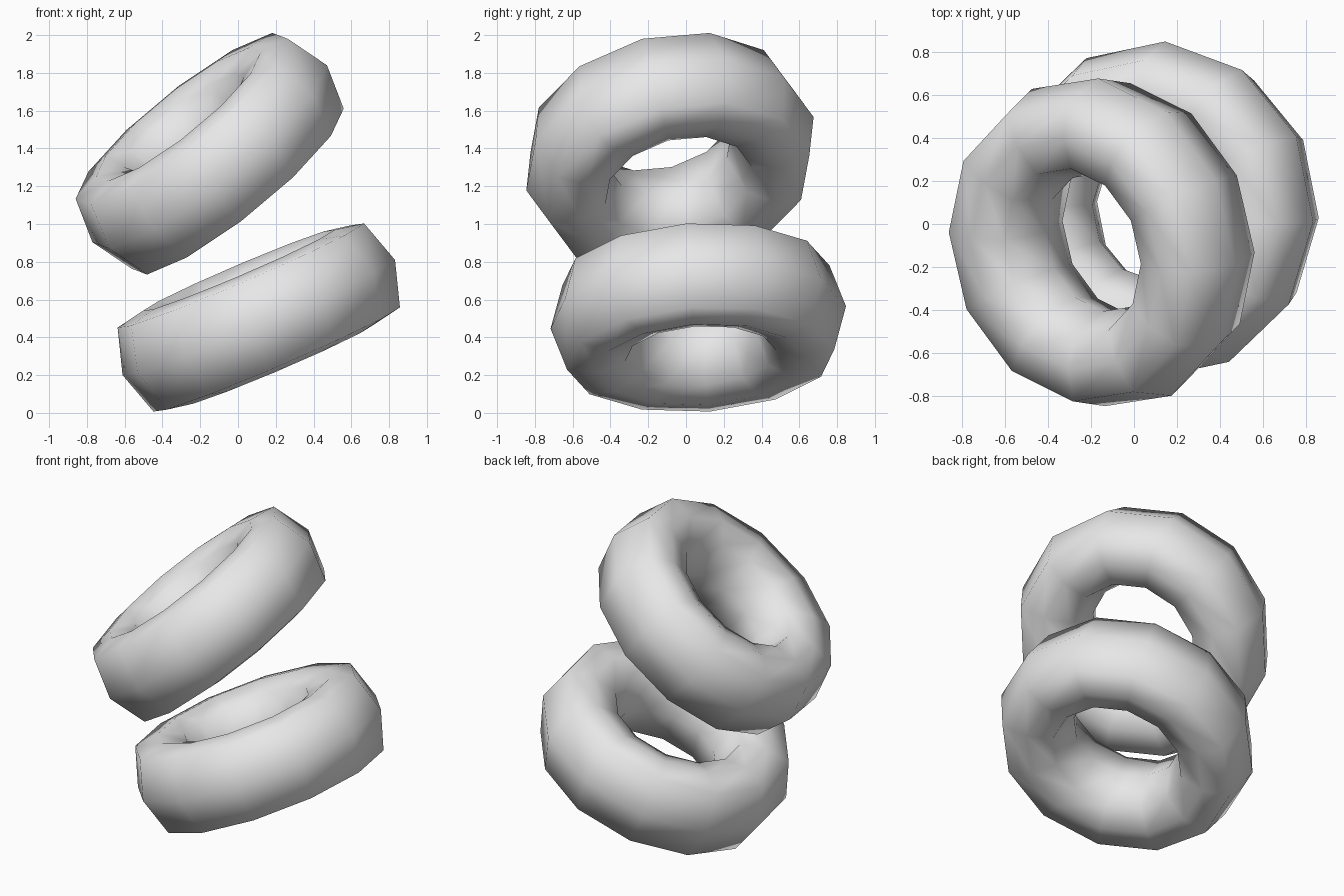
import bpy
import bmesh
from math import radians, tau
from mathutils import Matrix, Vector

cube = bpy.data.objects.get("Cube")
if cube:
    bpy.data.objects.remove(cube, do_unlink=True)

# Single plain grey
grey = bpy.data.materials.new("light_grey")
grey.use_nodes = True
colour = (0.8, 0.8, 0.8, 1.0)
grey.diffuse_color = colour
grey.node_tree.nodes["Principled BSDF"].inputs["Base Color"].default_value = colour

# Upper half of the tube section as (radius, height), outer edge to inner edge
HALF = [(0.785, 0), (0.71, 0.242), (0.55, 0.272), (0.4, 0.22), (0.33, 0)]
SECTION = HALF + [(r, -h) for r, h in reversed(HALF[1:-1])]
SIDES = 12


def ring(name, centre, tilt, lean, turn):
    """Spin the section into a closed ring, then tilt it sideways and lean it forward."""
    bm = bmesh.new()
    verts = [bm.verts.new((r, 0, h)) for r, h in SECTION]
    edges = [bm.edges.new((v, verts[(i + 1) % len(verts)])) for i, v in enumerate(verts)]
    bmesh.ops.spin(bm, geom=verts + edges, cent=(0, 0, 0), axis=(0, 0, 1),
                   angle=tau, steps=SIDES, use_merge=False)
    bmesh.ops.remove_doubles(bm, verts=bm.verts[:], dist=0.001)
    bmesh.ops.recalc_face_normals(bm, faces=bm.faces[:])
    pose = (Matrix.Translation(Vector(centre))
            @ Matrix.Rotation(radians(-tilt), 4, "Y")
            @ Matrix.Rotation(radians(lean), 4, "X")
            @ Matrix.Rotation(radians(turn), 4, "Z"))
    bm.transform(pose)
    for face in bm.faces:
        face.smooth = True
    mesh = bpy.data.meshes.new(name)
    bm.to_mesh(mesh)
    bm.free()
    mesh.materials.append(grey)
    obj = bpy.data.objects.new(name, mesh)
    bpy.context.collection.objects.link(obj)
    return obj


ring("lower_ring", (0.11, 0.065, 0.505), tilt=23.1, lean=3, turn=-4)
ring("upper_ring", (-0.15, -0.085, 1.372), tilt=38.7, lean=12, turn=-8)
